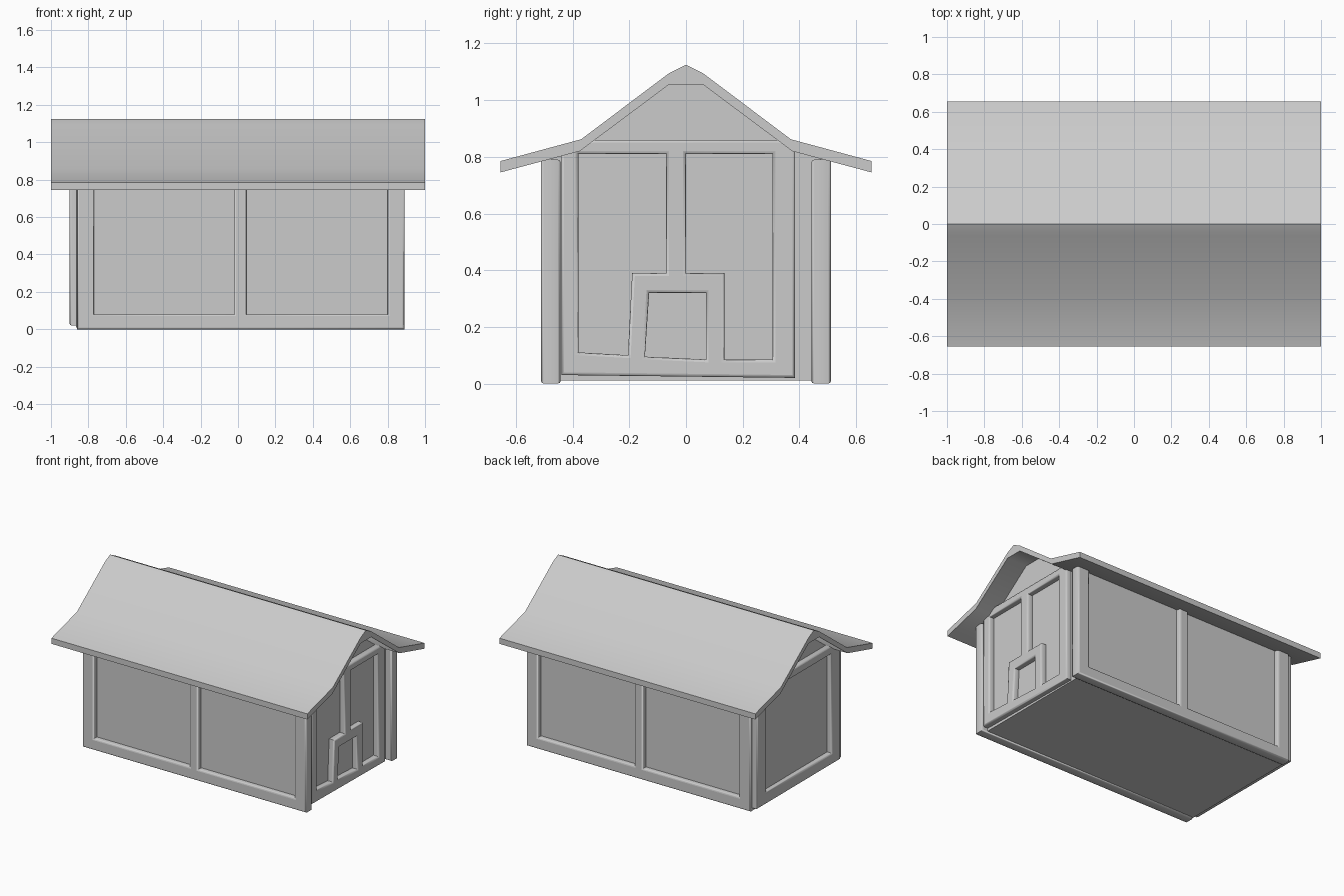
import bpy, math
from mathutils import Matrix

if "Cube" in bpy.data.objects:
    bpy.data.objects.remove(bpy.data.objects["Cube"])

# local (u, v, depth) -> world axes
ALONG_X = Matrix(((0, 0, 1), (1, 0, 0), (0, 1, 0)))   # profile in y, z
ALONG_Y = Matrix(((1, 0, 0), (0, 0, -1), (0, 1, 0)))  # profile in x, z


def slab(name, loops, axes, centre, depth, bevel=0.0):
    """Extrude an outline (with optional hole loops) around a centre along one axis."""
    cu = bpy.data.curves.new(name, 'CURVE')
    cu.dimensions = '2D'
    cu.fill_mode = 'BOTH'
    cu.extrude = depth / 2 - bevel
    cu.bevel_depth = bevel
    cu.bevel_resolution = 1
    cu.offset = -bevel
    for pts in loops:
        sp = cu.splines.new('POLY')
        sp.points.add(len(pts) - 1)
        for p, (u, v) in zip(sp.points, pts):
            p.co = (u, v, 0, 1)
        sp.use_cyclic_u = True
    ob = bpy.data.objects.new(name, cu)
    bpy.context.collection.objects.link(ob)
    m = axes.to_4x4()
    m.translation = centre
    ob.matrix_world = m
    bpy.ops.object.select_all(action='DESELECT')
    ob.select_set(True)
    bpy.context.view_layer.objects.active = ob
    bpy.ops.object.convert(target='MESH')
    ob = bpy.context.view_layer.objects.active
    bpy.ops.object.shade_smooth_by_angle(angle=math.radians(50))
    return ob


def both_sides(half):
    """Mirror a right-hand profile across u = 0."""
    return half + [(-u, v) for u, v in reversed(half) if u != 0]


# Roof: bent gable profile with flared eaves
upper = [(0, 1.125), (0.06, 1.095), (0.37, 0.862), (0.655, 0.785)]
lower = [(0.655, 0.745), (0.375, 0.82), (0.06, 1.055)]
slab("roof", [both_sides(upper + lower)], ALONG_X, (0, 0, 0), 2.0)

# Walls, floor and gable panels
wall = [(0.475, 0.01), (0.475, 0.80), (0.37, 0.83), (0.06, 1.065)]
slab("walls", [both_sides(wall)], ALONG_X, (-0.01, 0, 0), 1.71)

# Long side timbers: bottom beam with three posts
comb = [(-0.86, 0), (0.89, 0), (0.89, 0.79), (0.80, 0.79), (0.80, 0.08),
        (0.045, 0.08), (0.045, 0.79), (-0.02, 0.79), (-0.02, 0.08),
        (-0.77, 0.08), (-0.77, 0.79), (-0.86, 0.79)]
for name, y in (("front_timbers", -0.477), ("back_timbers", 0.477)):
    slab(name, [comb], ALONG_Y, (0, y, 0), 0.07, 0.01)

# Door end timbers: frame, middle post and doorway
outer = [(-0.44, 0.03), (0.385, 0.02), (0.385, 0.84), (0.33, 0.86),
         (-0.33, 0.86), (-0.385, 0.84), (-0.44, 0.82)]
left = [(-0.38, 0.81), (-0.07, 0.81), (-0.07, 0.39), (-0.19, 0.39),
        (-0.205, 0.10), (-0.38, 0.11)]
right = [(0.0, 0.81), (0.305, 0.81), (0.305, 0.085), (0.135, 0.085),
         (0.135, 0.39), (0.0, 0.39)]
door = [(-0.13, 0.32), (0.07, 0.32), (0.07, 0.085), (-0.145, 0.095)]
slab("door_end_timbers", [outer, left, right, door], ALONG_X,
     (0.855, 0, 0), 0.06, 0.01)

# Plain end timbers
outer = [(-0.44, 0.02), (0.49, 0.02), (0.49, 0.80), (0.385, 0.84),
         (0.33, 0.86), (-0.33, 0.86), (-0.385, 0.84), (-0.44, 0.82)]
hole = [(-0.34, 0.10), (0.385, 0.10), (0.385, 0.80), (-0.34, 0.80)]
slab("plain_end_timbers", [outer, hole], ALONG_X, (-0.867, 0, 0), 0.066, 0.01)
